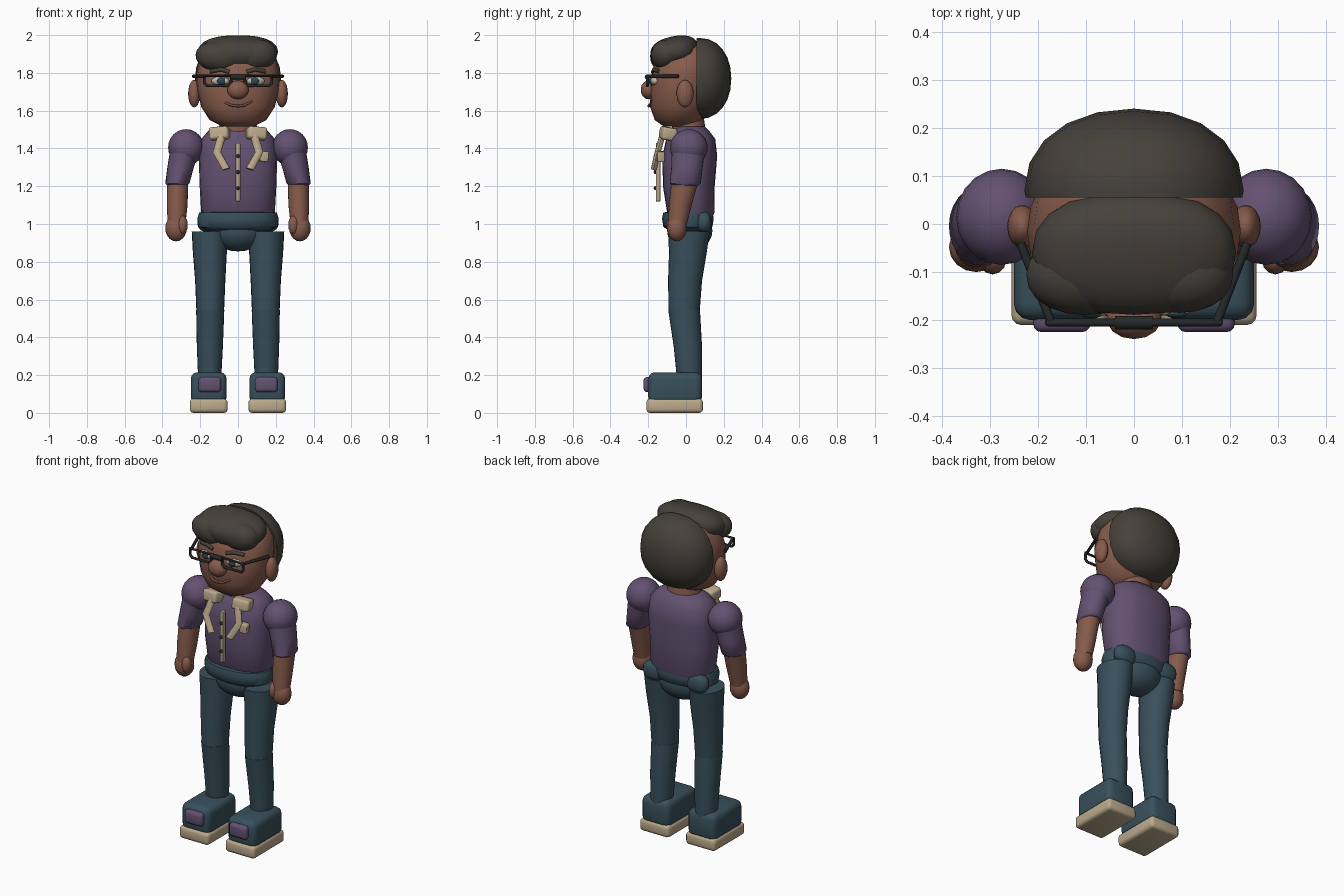
import bpy, bmesh, math
from mathutils import Vector, Matrix

default = bpy.data.objects.get("Cube")
if default:
    bpy.data.objects.remove(default, do_unlink=True)


def material(name, r, g, b):
    m = bpy.data.materials.new(name)
    m.use_nodes = True
    m.diffuse_color = (r, g, b, 1)
    bsdf = m.node_tree.nodes["Principled BSDF"]
    bsdf.inputs["Base Color"].default_value = (r, g, b, 1)
    bsdf.inputs["Roughness"].default_value = 0.8
    return m


SKIN = material("brown skin", .24, .105, .07)
LIP = material("lip brown", .17, .07, .05)
HAIR = material("charcoal hair", .06, .053, .043)
PURPLE = material("purple cloth", .125, .082, .165)
TEAL = material("dark teal denim", .04, .08, .105)
CREAM = material("cream trim", .5, .4, .26)
BLACK = material("black frame", .02, .022, .022)
EYE = material("eye white", .55, .48, .4)
IRIS = material("blue grey iris", .03, .06, .08)


def finish(bm, name, mat, angle=50):
    bmesh.ops.recalc_face_normals(bm, faces=bm.faces)
    mesh = bpy.data.meshes.new(name)
    bm.to_mesh(mesh)
    bm.free()
    mesh.materials.append(mat)
    ob = bpy.data.objects.new(name, mesh)
    bpy.context.scene.collection.objects.link(ob)
    bpy.ops.object.select_all(action='DESELECT')
    ob.select_set(True)
    bpy.context.view_layer.objects.active = ob
    bpy.ops.object.shade_smooth_by_angle(angle=math.radians(angle))
    return ob


def ball(name, mat, centre, radii, tilt=(0, 0, 0), power=1, cut_y=None, segs=20):
    """Ellipsoid; a power below one makes it boxier, cut_y keeps only the rear."""
    bm = bmesh.new()
    bmesh.ops.create_uvsphere(bm, u_segments=segs, v_segments=segs // 2 + 2, radius=1)
    for v in bm.verts:
        v.co = Vector([math.copysign(abs(c) ** power * r, c) for c, r in zip(v.co, radii)])
    for axis, a in zip("XYZ", tilt):
        bm.transform(Matrix.Rotation(a, 4, axis))
    bm.transform(Matrix.Translation(centre))
    if cut_y is not None:
        geom = bm.verts[:] + bm.edges[:] + bm.faces[:]
        bmesh.ops.bisect_plane(bm, geom=geom, plane_co=(0, cut_y, 0),
                               plane_no=(0, -1, 0), clear_outer=True)
        bmesh.ops.holes_fill(bm, edges=[e for e in bm.edges if e.is_boundary])
    return finish(bm, name, mat)


def loft(name, mat, rings, power=1, segs=24):
    """Stack of ovals, each given as z, x, y, half width, half depth."""
    bm = bmesh.new()
    loops = []
    for z, x, y, rx, ry in rings:
        loop = []
        for i in range(segs):
            a = math.tau * i / segs
            c, s = math.cos(a), math.sin(a)
            loop.append(bm.verts.new((x + math.copysign(abs(c) ** power, c) * rx,
                                      y + math.copysign(abs(s) ** power, s) * ry, z)))
        loops.append(loop)
    for low, high in zip(loops, loops[1:]):
        for i in range(segs):
            j = (i + 1) % segs
            bm.faces.new((low[i], low[j], high[j], high[i]))
    bm.faces.new(loops[0])
    bm.faces.new(loops[-1])
    return finish(bm, name, mat)


def box(name, mat, low, high, bevel=0.01, tilt=(0, 0, 0)):
    low, high = Vector(low), Vector(high)
    bm = bmesh.new()
    bmesh.ops.create_cube(bm, size=1)
    bm.transform(Matrix.Diagonal((*[abs(d) for d in high - low], 1)))
    bmesh.ops.bevel(bm, geom=bm.edges[:], offset=bevel, segments=3,
                    profile=.5, affect='EDGES')
    for axis, a in zip("XYZ", tilt):
        bm.transform(Matrix.Rotation(a, 4, axis))
    bm.transform(Matrix.Translation((low + high) / 2))
    return finish(bm, name, mat, 35)


def tube(name, mat, points, radius, closed=False, flat=1):
    """Round rod through the points; flat stretches its section sideways."""
    curve = bpy.data.curves.new(name, 'CURVE')
    curve.dimensions = '3D'
    curve.bevel_depth = radius
    curve.bevel_resolution = 2
    curve.use_fill_caps = True
    line = curve.splines.new('POLY')
    line.points.add(len(points) - 1)
    for p, co in zip(line.points, points):
        p.co = (co[0] / flat, co[1], co[2], 1)
    line.use_cyclic_u = closed
    temp = bpy.data.objects.new(name, curve)
    bm = bmesh.new()
    bpy.context.scene.collection.objects.link(temp)
    bpy.context.view_layer.update()
    bm.from_mesh(temp.to_mesh())
    bpy.data.objects.remove(temp)
    bm.transform(Matrix.Diagonal((flat, 1, 1, 1)))
    return finish(bm, name, mat)


# Head and neck
loft("head", SKIN, [(1.515, 0, -.04, .08, .075), (1.55, 0, -.04, .15, .125),
                    (1.62, 0, -.03, .195, .16), (1.7, 0, -.02, .215, .17),
                    (1.78, 0, -.015, .222, .17), (1.86, 0, 0, .207, .165),
                    (1.93, 0, .02, .15, .12), (1.96, 0, .03, .06, .05)], .9)
loft("neck", SKIN, [(1.42, 0, .02, .11, .095), (1.56, 0, .01, .095, .085)])
ball("nose", SKIN, (0, -.197, 1.71), (.058, .043, .05), segs=14)
tube("mouth", LIP, [(-.07, -.178, 1.645), (-.035, -.193, 1.628), (0, -.198, 1.624),
                    (.035, -.193, 1.629), (.075, -.176, 1.652)], .007)

# Hair: rear cap, crown and two fringe lobes
ball("rear_hair", HAIR, (0, .07, 1.77), (.228, .17, .215), power=.93, cut_y=.055)
ball("crown_hair", HAIR, (0, -.06, 1.912), (.212, .13, .082), (.22, 0, 0), .85)
ball("right_fringe", HAIR, (-.1, -.105, 1.885), (.125, .085, .08), (.15, .12, 0), .95)
ball("left_fringe", HAIR, (.095, -.105, 1.895), (.112, .08, .08), (.15, -.12, 0), .95)

# Shirt
loft("shirt", PURPLE, [(1.01, 0, .03, .17, .1), (1.06, 0, .025, .195, .125),
                       (1.2, 0, .015, .203, .137), (1.36, 0, .02, .208, .145),
                       (1.45, 0, .025, .195, .13), (1.49, 0, .025, .16, .1),
                       (1.515, 0, .025, .11, .075)], .85)
box("placket", CREAM, (-.012, -.16, 1.12), (.012, -.135, 1.43), .004)
for z in (1.36, 1.275, 1.19):
    ball("shirt_button", BLACK, (0, -.163, z), (.01, .008, .01), segs=10)
box("chest_pocket", CREAM, (.115, -.155, 1.33), (.16, -.115, 1.385), .005, (0, .1, .15))

# Waistband and pelvis
loft("waistband", TEAL, [(.965, 0, .01, .17, .1), (.985, 0, .01, .208, .13),
                         (1.03, 0, .01, .215, .137), (1.06, 0, .01, .205, .13),
                         (1.065, 0, .01, .17, .11)])
ball("pelvis", TEAL, (0, .02, .965), (.155, .12, .11))

for s, side in ((-1, "right"), (1, "left")):
    # Face details
    ball(side + "_ear", SKIN, (s * .232, -.005, 1.69), (.032, .045, .073), segs=16)
    ball(side + "_eye", EYE, (s * .092, -.165, 1.757), (.05, .026, .024), (0, 0, s * .2))
    ball(side + "_iris", IRIS, (s * .088, -.186, 1.757), (.024, .01, .02), segs=14)
    tube(side + "_eyebrow", HAIR, [(s * .045, -.175, 1.805), (s * .09, -.17, 1.818),
                                   (s * .145, -.145, 1.808)], .011)
    # Glasses
    tube(side + "_lens_rim", BLACK,
         [(s * x, -.205, z) for x, z in ((.037, 1.785), (.178, 1.785), (.178, 1.745),
                                         (.165, 1.732), (.05, 1.732), (.037, 1.745))],
         .008, True)
    tube(side + "_temple_arm", BLACK, [(s * .172, -.205, 1.782), (s * .236, -.04, 1.782)], .009)
    # Collar flap and its hanging point
    box(side + "_collar", CREAM, (s * .15, -.135, 1.445), (s * .045, -.055, 1.512),
        .015, (-.15, s * .08, s * .2))
    tube(side + "_collar_point", CREAM,
         [(s * .085, -.125, 1.47), (s * .112, -.15, 1.38), (s * .062, -.17, 1.29)], .016, flat=1.4)
    # Arm
    ball(side + "_shoulder", PURPLE, (s * .275, .015, 1.405), (.095, .1, .097))
    loft(side + "_sleeve", PURPLE, [(1.205, s * .322, -.005, .055, .07),
                                    (1.215, s * .321, -.004, .064, .082),
                                    (1.3, s * .304, .005, .07, .083),
                                    (1.42, s * .275, .015, .08, .09)])
    loft(side + "_forearm", SKIN, [(1.0, s * .325, -.045, .047, .05),
                                   (1.1, s * .322, -.03, .055, .06),
                                   (1.23, s * .32, -.005, .057, .072)])
    ball(side + "_hand", SKIN, (s * .328, -.048, .978), (.057, .052, .07), segs=16)
    ball(side + "_thumb", SKIN, (s * .294, -.075, .995), (.028, .03, .05), segs=12)
    # Trouser leg and rear pocket
    loft(side + "_thigh", TEAL, [(.53, s * .147, -.01, .073, .082),
                                 (.7, s * .147, -.005, .08, .09),
                                 (.85, s * .149, .01, .09, .1),
                                 (.96, s * .15, .015, .095, .11)])
    loft(side + "_shin", TEAL, [(.18, s * .15, .018, .061, .066),
                                (.35, s * .149, .01, .069, .075),
                                (.545, s * .147, -.01, .0745, .084)])
    ball(side + "_rear_pocket", TEAL, (s * .145, .095, 1.01), (.07, .04, .055), power=.8)
    # Shoe
    box(side + "_shoe", TEAL, (s * .06, -.2, .05), (s * .25, .085, .215), .035)
    box(side + "_sole", CREAM, (s * .055, -.21, 0), (s * .255, .09, .075), .02)
    box(side + "_toe_patch", PURPLE, (s * .09, -.225, .11), (s * .21, -.17, .19), .018)

tube("glasses_bridge", BLACK, [(-.04, -.205, 1.778), (.04, -.205, 1.778)], .014)
